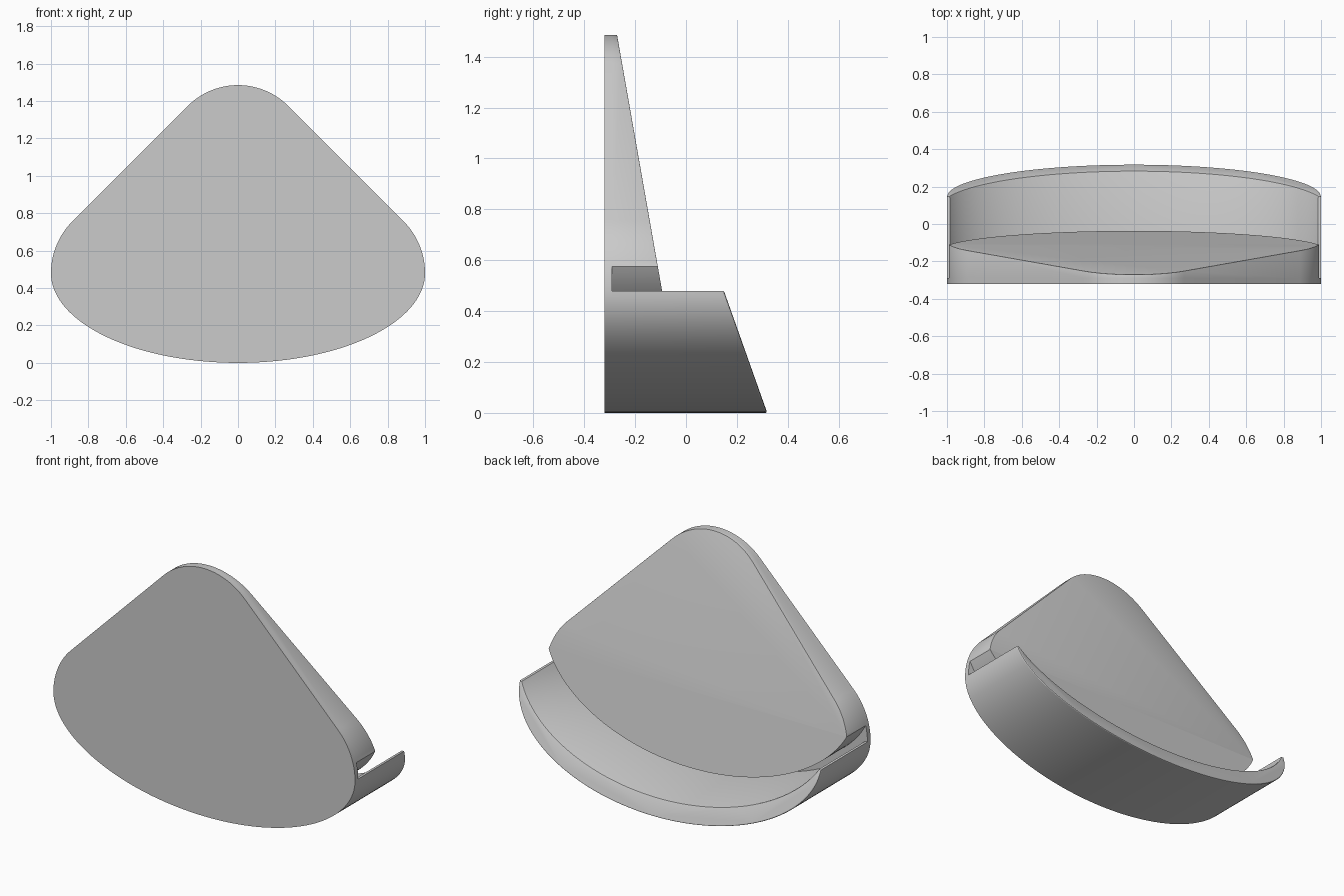
import bpy, bmesh
from math import sin, cos, pi, sqrt

cube = bpy.data.objects.get("Cube")
if cube:
    bpy.data.objects.remove(cube)

grey = bpy.data.materials.new("light grey plastic")
grey.use_nodes = True
colour = (0.6, 0.6, 0.6, 1)
grey.diffuse_color = colour
grey.node_tree.nodes["Principled BSDF"].inputs["Base Color"].default_value = colour

FRONT, PLATE_BACK = -0.32, -0.29
RIM_TOP, BODY_LOW = 0.48, 0.575
TOP_R, SIDE_R = 0.38, 0.391


def arc(cx, cz, rx, rz, start, end, steps):
    """Points along an elliptical arc in the xz plane."""
    angles = [start + (end - start) * i / steps for i in range(steps + 1)]
    return [(cx + rx * cos(a), cz + rz * sin(a)) for a in angles]


def hollow(x_end, z_end, z_bottom, steps=64):
    """Shallow bowl curve from the right end, through the bottom, to the left end."""
    a = 1.03
    s = sqrt(1 - (x_end / a) ** 2)
    b = (z_end - z_bottom) / (1 - s)
    pts = []
    t0 = -math_acos(x_end / a)
    for i in range(steps + 1):
        t = t0 + (-pi - 2 * t0) * i / steps
        pts.append((a * cos(t), z_bottom + b + b * sin(t)))
    return pts


def math_acos(v):
    from math import acos
    return acos(v)


def extrude_part(name, outline, back, bevel=0, bevel_above=-1):
    """Solid from an xz outline; its back face lies at y = back(z)."""
    bm = bmesh.new()
    front = [bm.verts.new((x, FRONT if name == "front_plate" else PLATE_BACK, z))
             for x, z in outline]
    rear = [bm.verts.new((x, back(z), z)) for x, z in outline]
    bm.faces.new(front)
    rear_face = bm.faces.new(rear[::-1])
    for i in range(len(outline)):
        j = (i + 1) % len(outline)
        bm.faces.new((front[i], rear[i], rear[j], front[j]))
    bmesh.ops.recalc_face_normals(bm, faces=bm.faces)
    if bevel:
        edges = [e for e in rear_face.edges
                 if min(v.co.z for v in e.verts) > bevel_above]
        bmesh.ops.bevel(bm, geom=edges, offset=bevel, segments=2,
                        profile=0.5, affect='EDGES', clamp_overlap=True)
    mesh = bpy.data.meshes.new(name)
    bm.to_mesh(mesh)
    bm.free()
    mesh.materials.append(grey)
    obj = bpy.data.objects.new(name, mesh)
    bpy.context.collection.objects.link(obj)
    bpy.ops.object.select_all(action='DESELECT')
    obj.select_set(True)
    bpy.context.view_layer.objects.active = obj
    bpy.ops.object.shade_smooth_by_angle(angle=pi / 8)
    return obj


# Shared outline pieces: rounded shoulders, rounded peak and elliptical base
right_side = arc(1 - SIDE_R, RIM_TOP, SIDE_R, SIDE_R, 0, pi / 4, 16)
peak = arc(0, 1.485 - TOP_R, TOP_R, TOP_R, pi / 4, 3 * pi / 4, 24)
left_side = [(-x, z) for x, z in reversed(right_side)]
base = arc(0, RIM_TOP, 1, RIM_TOP, -pi, 0, 72)

# Thin front plate with the full outline
extrude_part("front_plate", right_side + peak + left_side + base[1:-1],
             lambda z: PLATE_BACK)

# Wedge body, thicker toward the bottom, set clear of the rim below
shoulder = [p for p in right_side if p[1] > BODY_LOW + 0.005]
left_shoulder = [(-x, z) for x, z in reversed(shoulder)]
bowl = hollow(0.988, BODY_LOW, 0.155)
extrude_part("wedge_body", shoulder + peak + left_shoulder + bowl[::-1],
             lambda z: -0.094 - 0.176 * (z - RIM_TOP), 0.01, BODY_LOW + 0.002)

# Crescent rim projecting backward, its rear edge cut on a slant
extrude_part("lower_rim", base + hollow(0.985, RIM_TOP, 0.1),
             lambda z: 0.149 + 0.355 * (RIM_TOP - z), 0.007)
